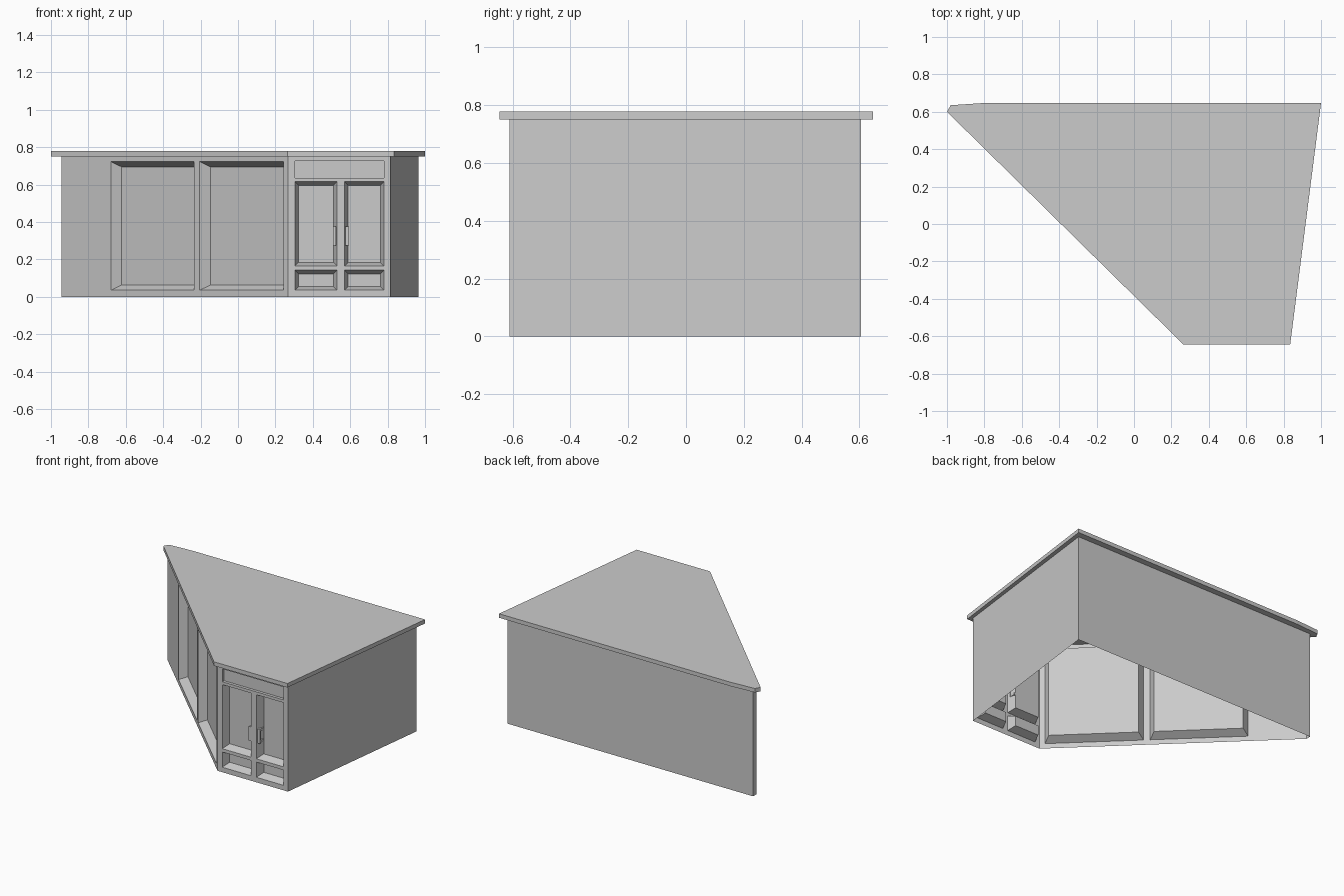
import bpy, bmesh
from mathutils import Vector

if "Cube" in bpy.data.objects:
    bpy.data.objects.remove(bpy.data.objects["Cube"])

H = 0.75       # cabinet height
DEPTH = 0.055  # recess depth


def finish(name, bm):
    bmesh.ops.remove_doubles(bm, verts=bm.verts, dist=0.0002)
    me = bpy.data.meshes.new(name)
    bm.to_mesh(me)
    bm.free()
    ob = bpy.data.objects.new(name, me)
    bpy.context.collection.objects.link(ob)
    return ob


def wall(name, a, b, recesses=()):
    """Open wall from a to b (outside on the right of travel), recess = x0, x1, z0, z1, inset, depth."""
    a, b = Vector((*a, 0)), Vector((*b, 0))
    length = (b - a).length
    d = (b - a).normalized()
    n = Vector((-d.y, d.x, 0))
    bm = bmesh.new()

    def quad(*pts):
        bm.faces.new([bm.verts.new(a + d * u + n * w + Vector((0, 0, z))) for u, z, w in pts])

    # convert recess x positions to distance along the wall
    rs = [((r[0] - a.x) / d.x, (r[1] - a.x) / d.x, *r[2:]) for r in recesses]
    us = sorted({0, length, *[u for r in rs for u in r[:2]]})
    zs = sorted({0, H, *[z for r in rs for z in r[2:4]]})
    for u0, u1 in zip(us, us[1:]):
        for z0, z1 in zip(zs, zs[1:]):
            cu, cz = (u0 + u1) / 2, (z0 + z1) / 2
            if not any(r[0] < cu < r[1] and r[2] < cz < r[3] for r in rs):
                quad((u0, z0, 0), (u1, z0, 0), (u1, z1, 0), (u0, z1, 0))
    for u0, u1, z0, z1, i, w in rs:
        outer = [(u0, z0, 0), (u1, z0, 0), (u1, z1, 0), (u0, z1, 0)]
        inner = [(u0 + i, z0 + i, w), (u1 - i, z0 + i, w), (u1 - i, z1 - i, w), (u0 + i, z1 - i, w)]
        quad(*inner)
        for k in range(4):
            m = (k + 1) % 4
            quad(outer[k], outer[m], inner[m], inner[k])
    return finish(name, bm)


def box(bm, x0, x1, y0, y1, z0, z1):
    vs = bmesh.ops.create_cube(bm, size=1)["verts"]
    for v in vs:
        v.co = ((x0 + x1) / 2 + v.co.x * (x1 - x0),
                (y0 + y1) / 2 + v.co.y * (y1 - y0),
                (z0 + z1) / 2 + v.co.z * (z1 - z0))


# cabinet walls, hollow and open underneath
A, B, C, D, E = (-0.945, 0.57), (0.268, -0.61), (0.815, -0.61), (0.965, 0.605), (-0.945, 0.605)
wall("diagonal_wall", A, B, [(-0.68, -0.235, 0.035, 0.722, 0.028, DEPTH),
                             (-0.205, 0.243, 0.035, 0.722, 0.028, DEPTH)])
doors = [(x0, x1, z0, z1, 0.019, DEPTH)
         for x0, x1 in ((0.305, 0.53), (0.57, 0.78))
         for z0, z1 in ((0.035, 0.142), (0.165, 0.615))]
wall("front_wall", B, C, doors + [(0.305, 0.78, 0.635, 0.725, 0.0, 0.02)])
wall("right_wall", C, D)
wall("back_wall", D, E)
wall("left_end_wall", E, A)

# countertop slab
bm = bmesh.new()
outline = [(-1, 0.6), (0.265, -0.645), (0.835, -0.645), (1, 0.647), (-0.8, 0.647), (-0.98, 0.635)]
face = bm.faces.new([bm.verts.new((x, y, H)) for x, y in outline])
ext = bmesh.ops.extrude_face_region(bm, geom=[face], use_keep_orig=True)
for v in ext["geom"]:
    if isinstance(v, bmesh.types.BMVert):
        v.co.z = 0.778
bmesh.ops.recalc_face_normals(bm, faces=bm.faces)
finish("countertop", bm)

# door handles: a bar on two posts
for name, x in (("left_handle", 0.516), ("right_handle", 0.585)):
    bm = bmesh.new()
    box(bm, x - 0.009, x + 0.009, -0.606, -0.592, 0.275, 0.375)
    for z in (0.285, 0.365):
        box(bm, x - 0.006, x + 0.006, -0.592, -0.555, z - 0.008, z + 0.008)
    finish(name, bm)
